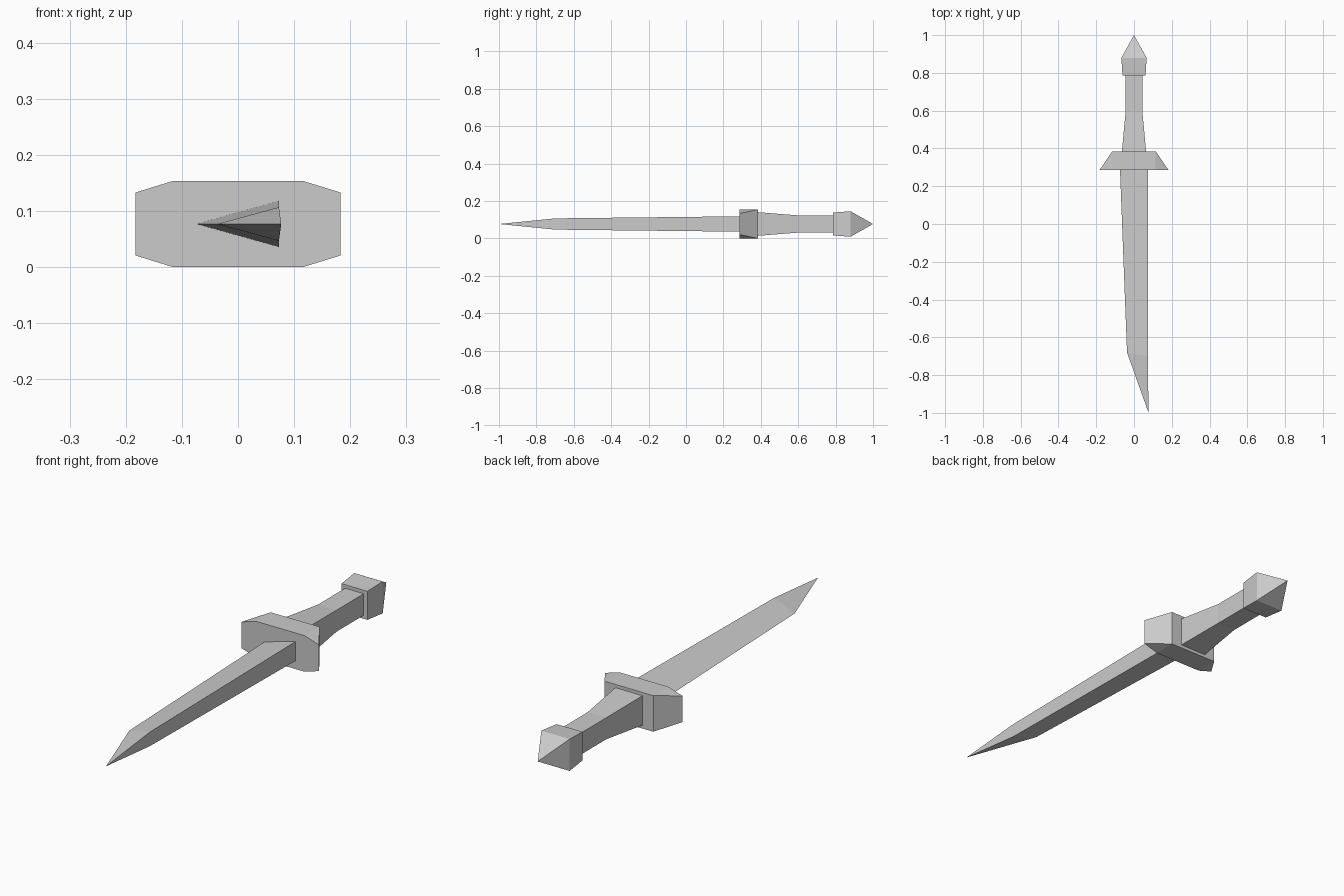
import bpy
import bmesh
from mathutils import Vector

MID = 0.077  # height of the long axis above the ground

if "Cube" in bpy.data.objects:
    bpy.data.objects.remove(bpy.data.objects["Cube"], do_unlink=True)

grey = bpy.data.materials.new("plain grey")
grey.use_nodes = True
colour = (0.6, 0.6, 0.6, 1)
grey.diffuse_color = colour
grey.node_tree.nodes["Principled BSDF"].inputs["Base Color"].default_value = colour


def loft(name, rings):
    """Skin equal-length rings of points; points that coincide are merged."""
    bm = bmesh.new()
    loops = [[bm.verts.new(Vector(p) + Vector((0, 0, MID))) for p in ring] for ring in rings]
    n = len(rings[0])
    for a, b in zip(loops, loops[1:]):
        for i in range(n):
            j = (i + 1) % n
            bm.faces.new((a[i], a[j], b[j], b[i]))
    bm.faces.new(loops[0])
    bm.faces.new(loops[-1])
    bmesh.ops.remove_doubles(bm, verts=bm.verts, dist=0.0001)
    bmesh.ops.recalc_face_normals(bm, faces=bm.faces)
    mesh = bpy.data.meshes.new(name)
    bm.to_mesh(mesh)
    bm.free()
    mesh.materials.append(grey)
    obj = bpy.data.objects.new(name, mesh)
    bpy.context.collection.objects.link(obj)
    return obj


def rect(y, w, h):
    return [(-w, y, -h), (w, y, -h), (w, y, h), (-w, y, h)]


def octagon(y, w, flat_w, h, side_h):
    half = [(w, y, -side_h), (w, y, side_h), (flat_w, y, h)]
    left = [(-x, y, -z) for x, y, z in half]
    return half + [(-flat_w, y, h)] + left + [(flat_w, y, -h)]


# Single-edged blade: wedge section (edge, upper spine, lower spine) and a point
def wedge(edge_x, edge_y, spine_y, h):
    return [(edge_x, edge_y, 0), (0.073, spine_y, h), (0.073, spine_y, -h)]


tip = [(0.077, -1, 0)] * 3
loft("blade", [wedge(-0.074, 0.285, 0.285, 0.041), wedge(-0.037, -0.68, -0.7, 0.03), tip])

# Guard: chamfered front narrowing to a plain rectangular back
loft("guard", [octagon(0.285, 0.183, 0.115, MID, 0.056),
               octagon(0.385, 0.115, 0.115, MID, MID)])

# Grip: flares toward the guard
loft("grip", [rect(0.385, 0.064, 0.063), rect(0.6, 0.044, 0.046), rect(0.785, 0.044, 0.046)])

# Pommel: flared block with a pyramid end
loft("pommel", [rect(0.785, 0.061, 0.061), rect(0.88, 0.067, 0.068), [(0, 1, 0)] * 4])
